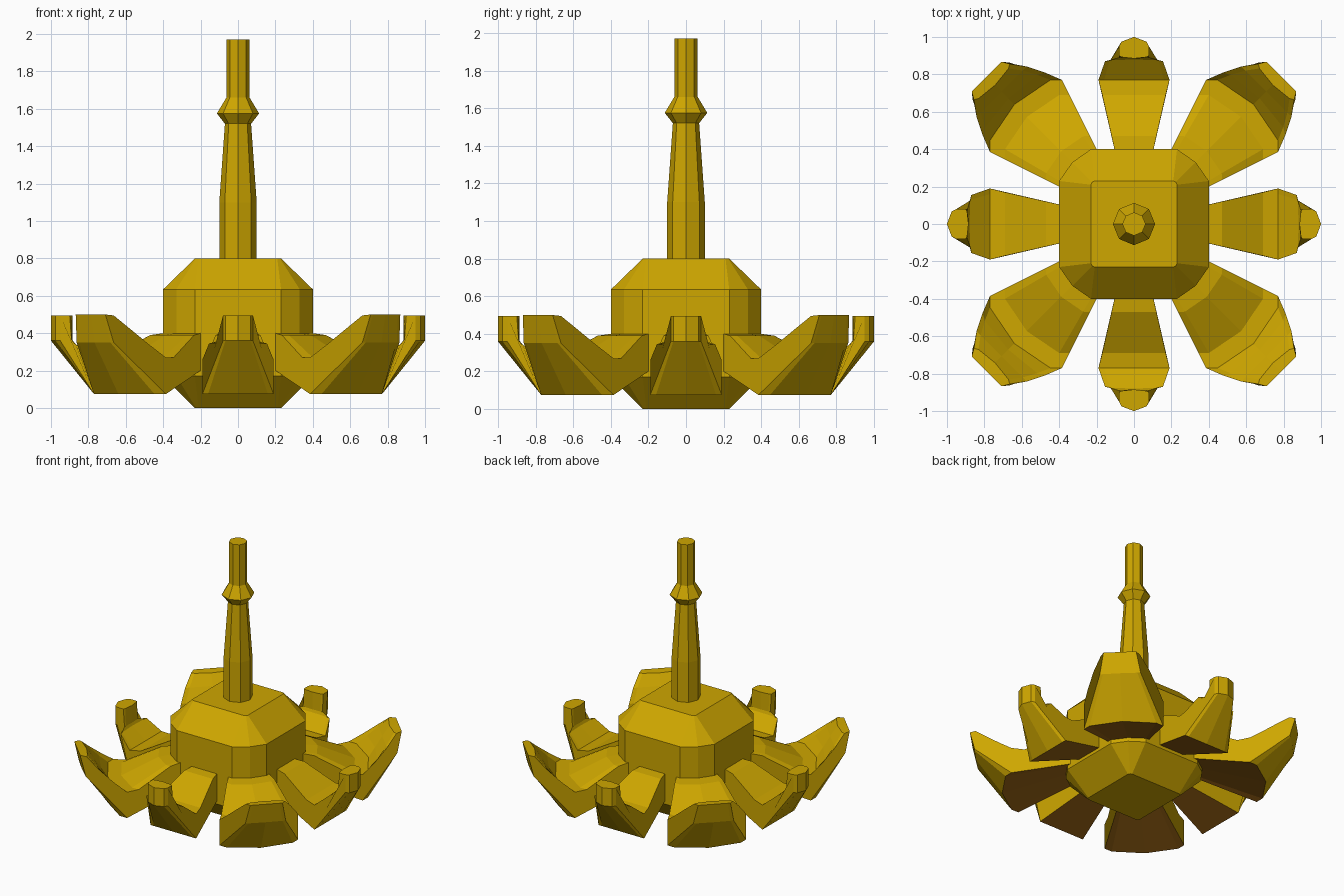
import bpy, bmesh, math
from mathutils import Matrix

if "Cube" in bpy.data.objects:
    bpy.data.objects.remove(bpy.data.objects["Cube"])


def material(name, colour):
    m = bpy.data.materials.new(name)
    m.diffuse_color = (*colour, 1)
    m.use_nodes = True
    m.node_tree.nodes["Principled BSDF"].inputs["Base Color"].default_value = m.diffuse_color
    return m


gold = material("gold", (0.62, 0.385, 0.0))
brown = material("brown", (0.32, 0.125, 0.007))


def make_object(name, verts, faces):
    bm = bmesh.new()
    vs = [bm.verts.new(v) for v in verts]
    for f in faces:
        bm.faces.new([vs[i] for i in f])
    bmesh.ops.recalc_face_normals(bm, faces=bm.faces)
    mesh = bpy.data.meshes.new(name)
    bm.to_mesh(mesh)
    bm.free()
    mesh.materials.append(gold)
    mesh.materials.append(brown)
    ob = bpy.data.objects.new(name, mesh)
    bpy.context.collection.objects.link(ob)
    return ob


def loft(name, rings):
    """Skin closed rings of equal length and cap both ends."""
    n = len(rings[0])
    verts = [p for ring in rings for p in ring]
    faces = [(k * n + i, k * n + (i + 1) % n, (k + 1) * n + (i + 1) % n, (k + 1) * n + i)
             for k in range(len(rings) - 1) for i in range(n)]
    faces += [tuple(range(n)), tuple(range(len(verts) - n, len(verts)))]
    return make_object(name, verts, faces)


def square_ring(half, flat, corner, z):
    """Square with corners rounded in two steps."""
    ring = []
    for k in range(4):
        c, s = round(math.cos(k * math.pi / 2)), round(math.sin(k * math.pi / 2))
        for x, y in ((half, flat), (corner, corner), (flat, half)):
            ring.append((c * x - s * y, s * x + c * y, z))
    return ring


def round_ring(r, z, sides=8):
    return [(r * math.cos(2 * math.pi * i / sides), r * math.sin(2 * math.pi * i / sides), z)
            for i in range(sides)]


# Central chamfered hub
loft("hub", [square_ring(0.23, 0.21, 0.224, 0), square_ring(0.4, 0.23, 0.33, 0.17),
             square_ring(0.4, 0.23, 0.33, 0.635), square_ring(0.23, 0.21, 0.224, 0.8)])

# Octagonal mast with a collar
loft("mast", [round_ring(r, z) for r, z in
              ((0.1, 0.78), (0.1, 1.1), (0.07, 1.52), (0.113, 1.575), (0.062, 1.66), (0.062, 1.97))])

# Petal sections, going round the side profile:
# radius at the edges, half width, radius at the middle, height
small_rows = [
    (0.38, 0.10, 0.38, 0.40), (0.47, 0.12, 0.47, 0.39), (0.69, 0.17, 0.69, 0.27),
    (0.77, 0.19, 0.77, 0.26), (0.87, 0.155, 0.88, 0.345), (0.89, 0.08, 0.885, 0.365),
    (0.90, 0.08, 0.885, 0.495), (0.95, 0.08, 1.0, 0.495), (0.95, 0.08, 1.0, 0.36),
    (0.77, 0.19, 0.77, 0.075), (0.38, 0.10, 0.38, 0.20)]
large_rows = [
    (0.424, 0.141, 0.46, 0.40), (0.498, 0.166, 0.55, 0.39), (0.731, 0.244, 0.81, 0.27),
    (0.817, 0.272, 0.904, 0.27), (0.909, 0.236, 0.95, 0.34), (1.00, 0.19, 1.0, 0.42),
    (1.075, 0.135, 1.05, 0.495), (1.115, 0.112, 1.115, 0.50), (1.08, 0.14, 1.085, 0.35),
    (0.817, 0.272, 0.904, 0.075), (0.424, 0.141, 0.46, 0.20)]


def petal(name, rows, angle):
    verts, faces, n = [], [], len(rows)
    for edge, w, mid, z in rows:
        for y, f in ((-1, 0), (-0.84, 0.5), (0, 1), (0.84, 0.5), (1, 0)):
            verts.append((edge + (mid - edge) * f, w * y, z))
    for k in range(n):
        for i in range(4):
            a, b = k * 5 + i, (k + 1) % n * 5 + i
            faces.append((a, a + 1, b + 1, b))
    faces += [tuple(k * 5 for k in range(n)), tuple(k * 5 + 4 for k in range(n))]
    ob = make_object(name, verts, faces)
    # Brown underside: the strip between the lowest row and the inner end
    for p in ob.data.polygons:
        if len(p.vertices) == 4 and p.normal.z < -0.3 and p.center.z < 0.17 and p.normal.x < 0:
            p.material_index = 1
    ob.data.transform(Matrix.Rotation(angle, 4, 'Z'))


# Four small petals on the axes, four large ones on the diagonals
for k in range(4):
    petal(f"small_petal_{k + 1}", small_rows, k * math.pi / 2)
    petal(f"large_petal_{k + 1}", large_rows, (k + 0.5) * math.pi / 2)
